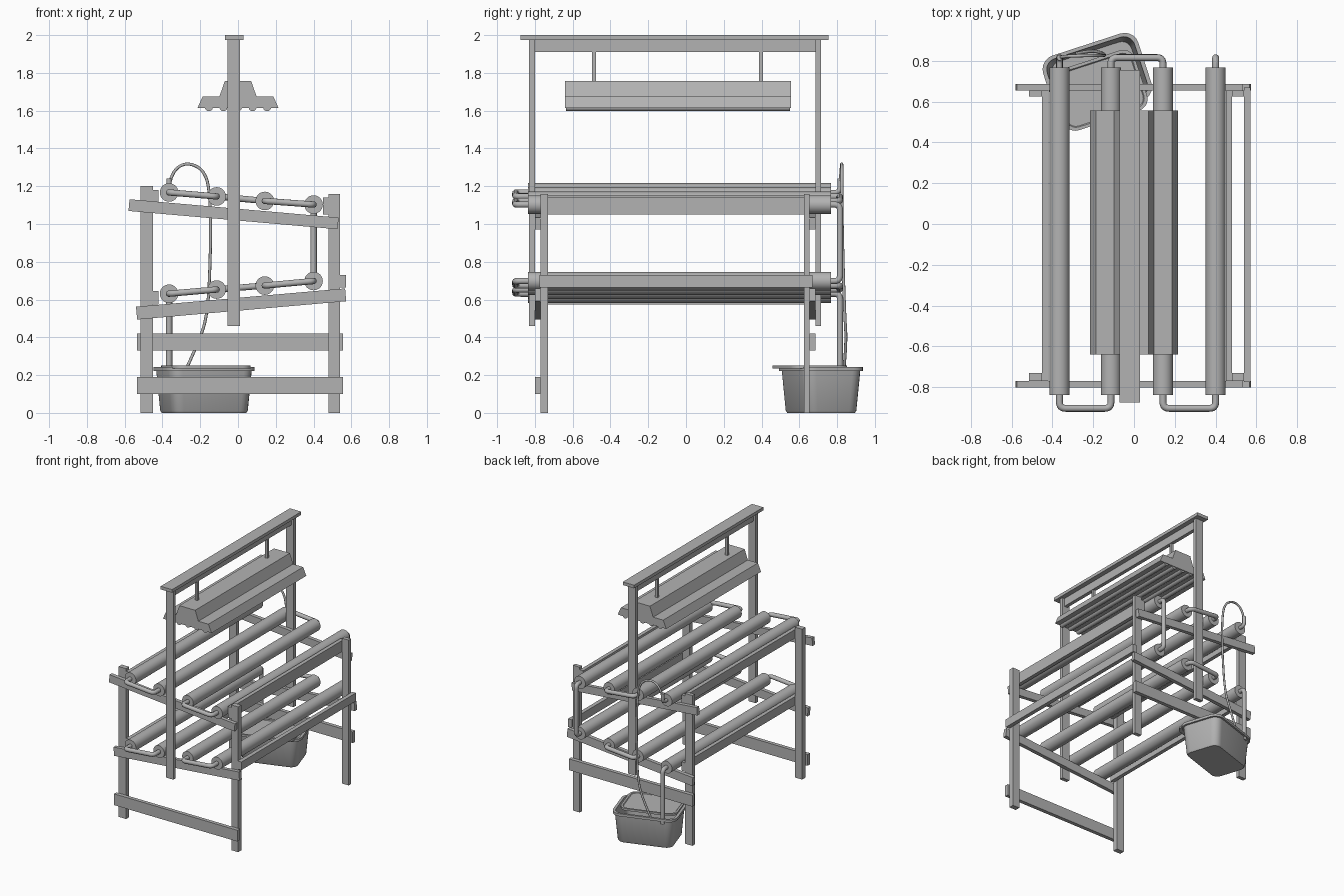
import bpy, bmesh, math
from mathutils import Vector, Matrix

cube = bpy.data.objects.get("Cube")
if cube:
    bpy.data.objects.remove(cube, do_unlink=True)

grey = bpy.data.materials.new("plain_grey")
grey.use_nodes = True
grey.diffuse_color = (0.45, 0.45, 0.45, 1)
grey.node_tree.nodes["Principled BSDF"].inputs["Base Color"].default_value = (0.45, 0.45, 0.45, 1)


def finish(name, bm, smooth=False):
    bmesh.ops.recalc_face_normals(bm, faces=bm.faces)
    mesh = bpy.data.meshes.new(name)
    bm.to_mesh(mesh)
    bm.free()
    obj = bpy.data.objects.new(name, mesh)
    bpy.context.collection.objects.link(obj)
    mesh.materials.append(grey)
    if smooth:
        bpy.ops.object.select_all(action="DESELECT")
        obj.select_set(True)
        bpy.context.view_layer.objects.active = obj
        bpy.ops.object.shade_smooth_by_angle(angle=math.radians(40))
    return obj


def prism(name, profile, y0, y1):
    """Extrude an x-z profile along y."""
    bm = bmesh.new()
    face = bm.faces.new([bm.verts.new((x, y0, z)) for x, z in profile])
    ext = bmesh.ops.extrude_face_region(bm, geom=[face])
    verts = [v for v in ext["geom"] if isinstance(v, bmesh.types.BMVert)]
    bmesh.ops.translate(bm, verts=verts, vec=(0, y1 - y0, 0))
    return finish(name, bm)


def box(name, x0, x1, y0, y1, z0, z1):
    return prism(name, [(x0, z0), (x1, z0), (x1, z1), (x0, z1)], y0, y1)


def sloped_rail(name, start, end, height, y0, y1):
    a, b = Vector(start), Vector(end)
    d = (b - a).normalized()
    n = Vector((-d.y, d.x)) * height / 2
    return prism(name, [a - n, b - n, b + n, a + n], y0, y1)


def cylinder(name, x, z, radius, y0, y1, sides=32):
    bm = bmesh.new()
    mat = Matrix.Translation((x, (y0 + y1) / 2, z)) @ Matrix.Rotation(math.pi / 2, 4, "X")
    bmesh.ops.create_cone(bm, cap_ends=True, segments=sides, radius1=radius,
                          radius2=radius, depth=y1 - y0, matrix=mat)
    return finish(name, bm, True)


def rounded_path(points, radius):
    pts = [Vector(p) for p in points]
    out = [pts[0]]
    for prev, p, nxt in zip(pts, pts[1:], pts[2:]):
        a = p + (prev - p).normalized() * radius
        b = p + (nxt - p).normalized() * radius
        for i in range(7):
            t = i / 6
            out.append(a * (1 - t) ** 2 + p * 2 * t * (1 - t) + b * t * t)
    return out + [pts[-1]]


def pipe(name, points, radius, bend=0.03, spline_type="POLY"):
    path = rounded_path(points, bend) if spline_type == "POLY" else points
    curve = bpy.data.curves.new(name, "CURVE")
    curve.dimensions = "3D"
    curve.bevel_depth = radius
    curve.bevel_resolution = 3
    curve.use_fill_caps = True
    s = curve.splines.new(spline_type)
    s.points.add(len(path) - 1)
    for pt, co in zip(s.points, path):
        pt.co = (*co, 1)
    if spline_type == "NURBS":
        s.use_endpoint_u = True
        s.order_u = 3
        s.resolution_u = 6
    curve.materials.append(grey)
    obj = bpy.data.objects.new(name, curve)
    bpy.context.collection.objects.link(obj)
    bpy.ops.object.select_all(action="DESELECT")
    obj.select_set(True)
    bpy.context.view_layer.objects.active = obj
    bpy.ops.object.convert(target="MESH")


# Frame: legs, posts and end rails, from the front end to the back end
ends = {"front": ((-0.77, -0.73), (-0.80, -0.77), (-0.83, -0.80), (0.10, 0.19)),
        "back": ((0.625, 0.655), (0.655, 0.685), (0.685, 0.715), (0.33, 0.42))}
for end, (leg, rail, post, brace) in ends.items():
    box(end + "_right_leg", -0.515, -0.45, *leg, 0, 1.2)
    box(end + "_left_leg", 0.48, 0.54, *leg, 0, 1.16)
    box(end + "_centre_post", -0.055, 0.01, *post, 0.46, 1.975)
    box(end + "_brace", -0.535, 0.555, *rail, *brace)
    sloped_rail(end + "_upper_rail", (-0.577, 1.10), (0.53, 1.003), 0.062, *rail)
    sloped_rail(end + "_lower_rail", (-0.537, 0.528), (0.57, 0.625), 0.068, *rail)

# Long rails joining the two ends
box("upper_left_long_rail", 0.45, 0.48, -0.77, 0.655, 1.05, 1.14)
box("upper_right_long_rail", -0.45, -0.42, -0.77, 0.655, 1.11, 1.18)
box("lower_left_long_rail", 0.54, 0.572, -0.775, 0.67, 0.665, 0.73)
box("lower_right_long_rail", -0.45, -0.42, -0.77, 0.655, 0.575, 0.645)

# Top beam with its web
box("top_board", -0.07, 0.03, -0.875, 0.755, 1.975, 2.0)
box("top_web", -0.037, -0.008, -0.80, 0.685, 1.91, 1.975)

# Growing tubes and the connecting bends
xs = (-0.365, -0.113, 0.142, 0.40)
tiers = {"upper": (1.167, 1.146, 1.122, 1.103), "lower": (0.631, 0.653, 0.674, 0.698)}
for tier, zs in tiers.items():
    for i in range(4):
        cylinder(f"{tier}_tube_{i + 1}", xs[i], zs[i], 0.049, -0.837, 0.768)
    for i in range(3):
        inside, outside = (0.76, 0.815) if i == 1 else (-0.83, -0.903)
        pipe(f"{tier}_bend_{i + 1}", [(xs[i], inside, zs[i]), (xs[i], outside, zs[i]),
             (xs[i + 1], outside, zs[i + 1]), (xs[i + 1], inside, zs[i + 1])], 0.017)
pipe("tier_pipe", [(0.40, 0.76, 1.103), (0.40, 0.815, 1.103),
                   (0.40, 0.815, 0.698), (0.40, 0.76, 0.698)], 0.017)
pipe("drain_pipe", [(-0.365, 0.76, 0.631), (-0.365, 0.815, 0.631), (-0.365, 0.815, 0.2)], 0.017)
pipe("inlet_elbow", [(-0.365, 0.76, 1.167), (-0.365, 0.815, 1.167), (-0.365, 0.815, 1.24)], 0.014)
pipe("supply_hose", [(-0.365, 0.815, 1.2), (-0.35, 0.82, 1.28), (-0.27, 0.825, 1.33),
                     (-0.17, 0.825, 1.28), (-0.145, 0.825, 1.12), (-0.145, 0.83, 0.85),
                     (-0.16, 0.84, 0.52), (-0.21, 0.85, 0.37), (-0.28, 0.835, 0.22)],
     0.008, spline_type="NURBS")

# Lamp: stepped hood, light tubes and hangers
half = [(0.215, 1.613), (0.187, 1.676), (0.098, 1.676), (0.07, 1.756)]
prism("lamp_hood", half + [(-x, z) for x, z in reversed(half)], -0.64, 0.555)
for i in range(5):
    cylinder(f"lamp_tube_{i + 1}", (i - 2) * 0.077, 1.618, 0.021, -0.635, 0.55, 16)
for y in (-0.487, 0.397):
    box("lamp_hanger", -0.033, -0.012, y - 0.01, y + 0.01, 1.75, 1.915)


def rounded_loop(bm, w, h, r, z):
    verts = []
    for k, (sx, sy) in enumerate(((1, 1), (-1, 1), (-1, -1), (1, -1))):
        for i in range(6):
            a = (k + i / 5) * math.pi / 2
            verts.append(bm.verts.new((sx * (w / 2 - r) + r * math.cos(a),
                                       sy * (h / 2 - r) + r * math.sin(a), z)))
    return verts


def lofted(name, loops, centre, turn):
    bm = bmesh.new()
    rings = [rounded_loop(bm, *spec) for spec in loops]
    for a, b in zip(rings, rings[1:]):
        for i in range(len(a)):
            j = (i + 1) % len(a)
            bm.faces.new((a[i], a[j], b[j], b[i]))
    bm.faces.new(rings[0])
    bm.faces.new(rings[-1])
    bmesh.ops.transform(bm, verts=bm.verts,
                        matrix=Matrix.Translation(centre) @ Matrix.Rotation(turn, 4, "Z"))
    return finish(name, bm, True)


# Water bucket with a lid pushed toward the front
turn = math.radians(18)
lofted("bucket", [(0.41, 0.27, 0.05, 0), (0.425, 0.285, 0.055, 0.012), (0.46, 0.32, 0.06, 0.222),
                  (0.49, 0.345, 0.07, 0.222), (0.49, 0.345, 0.07, 0.242), (0.45, 0.31, 0.055, 0.242),
                  (0.41, 0.27, 0.05, 0.015)], (-0.18, 0.715, 0), turn)
lofted("bucket_lid", [(0.43, 0.31, 0.06, 0.236), (0.43, 0.31, 0.06, 0.252),
                      (0.40, 0.28, 0.05, 0.252), (0.39, 0.27, 0.045, 0.247)],
       (-0.17, 0.655, 0), turn)
